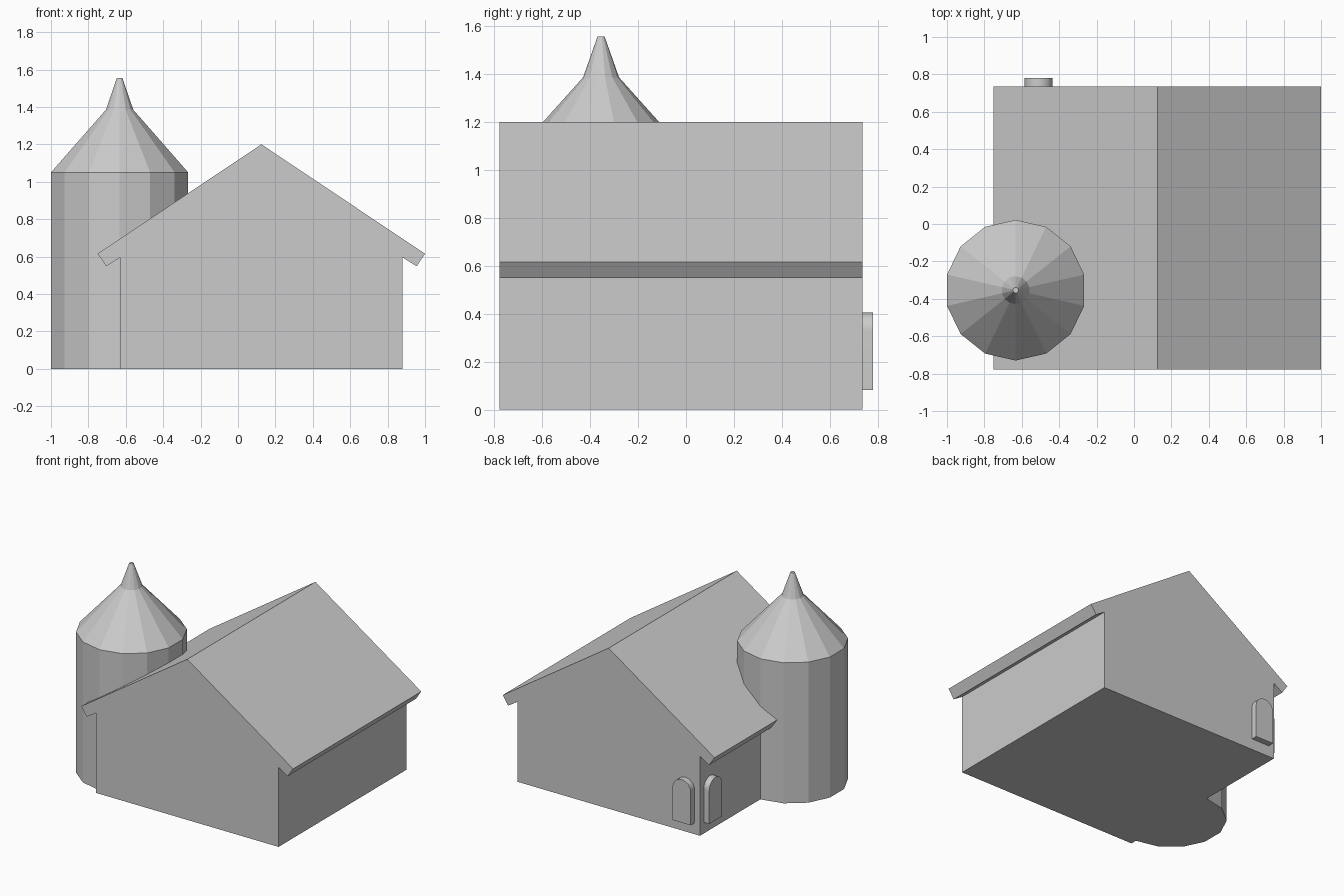
import bpy, bmesh, math
from mathutils import Matrix, Vector

if "Cube" in bpy.data.objects:
    bpy.data.objects.remove(bpy.data.objects["Cube"])

grey = bpy.data.materials.new("light_grey")
grey.diffuse_color = (0.6, 0.6, 0.6, 1)
grey.use_nodes = True
grey.node_tree.nodes["Principled BSDF"].inputs["Base Color"].default_value = grey.diffuse_color


def finish(name, bm):
    bmesh.ops.recalc_face_normals(bm, faces=bm.faces)
    mesh = bpy.data.meshes.new(name)
    bm.to_mesh(mesh)
    bm.free()
    mesh.materials.append(grey)
    obj = bpy.data.objects.new(name, mesh)
    bpy.context.collection.objects.link(obj)
    return obj


def extrude_profile(name, profile, y0, y1):
    """Extrude an (x, z) outline along y."""
    bm = bmesh.new()
    face = bm.faces.new([bm.verts.new((x, y0, z)) for x, z in profile])
    ext = bmesh.ops.extrude_face_region(bm, geom=[face])["geom"]
    bmesh.ops.translate(bm, vec=(0, y1 - y0, 0),
                        verts=[v for v in ext if isinstance(v, bmesh.types.BMVert)])
    return finish(name, bm)


# Barn body: gabled outline with hooked eaves, mirrored about the ridge
MID, WALL, BACK = 0.125, 0.755, 0.735
half = [(WALL, 0), (WALL, 0.595), (0.83, 0.548), (0.875, 0.615)]
outline = ([(MID + x, z) for x, z in half] + [(MID, 1.2)]
           + [(MID - x, z) for x, z in reversed(half)])
extrude_profile("barn", outline, -0.778, BACK)

# Silo: 14-sided wall and stepped conical roof
SIDES = 14
bm = bmesh.new()
rings = []
for r, z in [(0.376, 0), (0.376, 1.05), (0.075, 1.385), (0.015, 1.555)]:
    rings.append([bm.verts.new((-0.633 + r * math.sin(2 * math.pi * i / SIDES),
                                -0.354 + r * math.cos(2 * math.pi * i / SIDES), z))
                  for i in range(SIDES)])
for low, high in zip(rings, rings[1:]):
    for i in range(SIDES):
        j = (i + 1) % SIDES
        bm.faces.new((low[i], low[j], high[j], high[i]))
bm.faces.new(rings[0])
bm.faces.new(rings[-1])
finish("silo", bm)

# Arched window blocks on the two walls beside the back left corner
R = 0.075
arch = [(-R, 0.083), (R, 0.083)] + [
    (R * math.cos(math.pi * i / 16), 0.33 + R * math.sin(math.pi * i / 16))
    for i in range(17)]
corner_x = MID - WALL
for name, place, turn in [("back_window", (corner_x + 0.12, BACK, 0), 0),
                          ("left_window", (corner_x, BACK - 0.12, 0), math.pi / 2)]:
    win = extrude_profile(name, arch, -0.01, 0.045)
    win.data.transform(Matrix.Translation(Vector(place)) @ Matrix.Rotation(turn, 4, 'Z'))
    bpy.ops.object.select_all(action='DESELECT')
    win.select_set(True)
    bpy.context.view_layer.objects.active = win
    bpy.ops.object.shade_smooth_by_angle(angle=math.radians(30))
